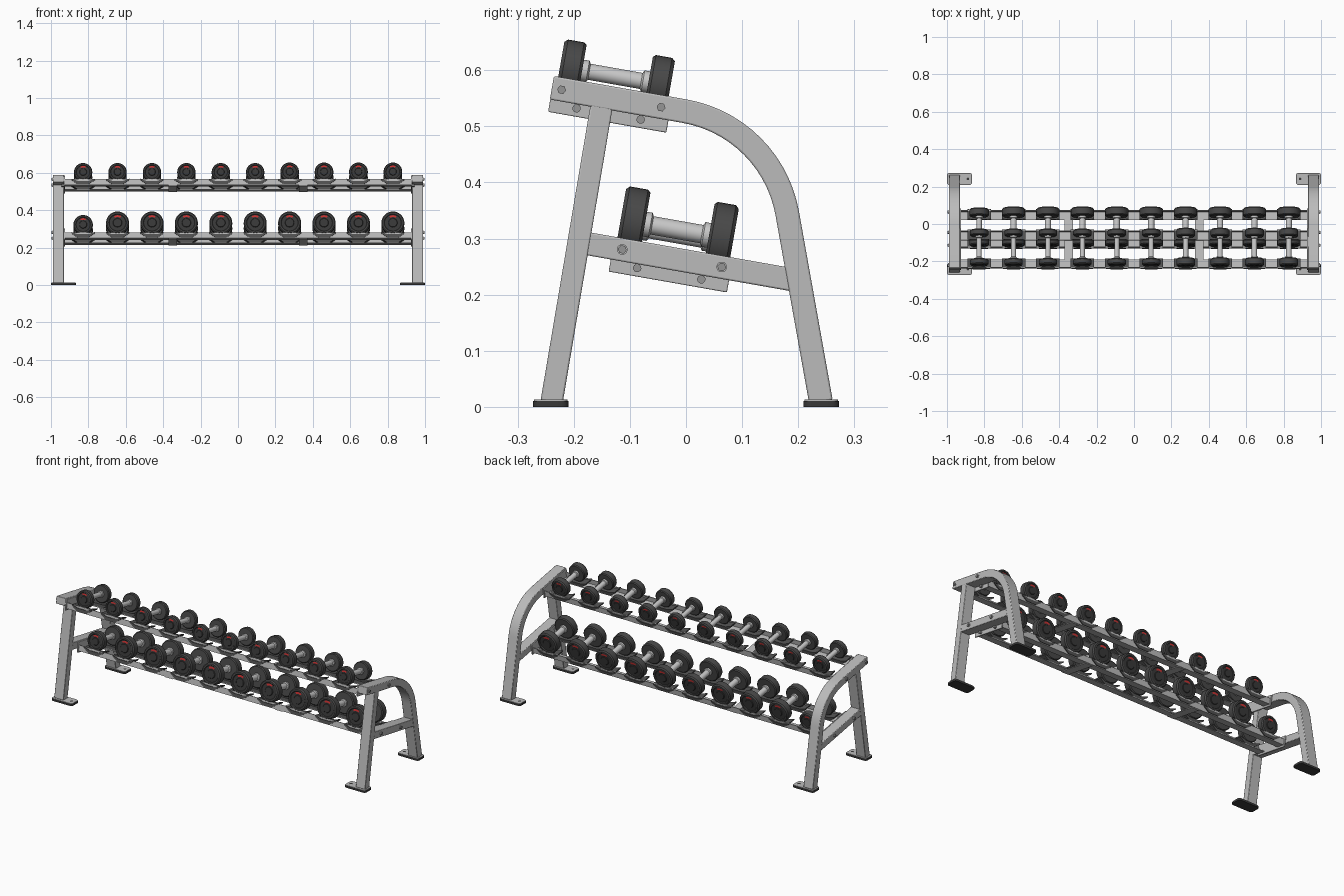
import bpy, bmesh, math
from mathutils import Matrix, Vector

if "Cube" in bpy.data.objects:
    bpy.data.objects.remove(bpy.data.objects["Cube"])

TILT = math.radians(-10)


def material(name, r, g, b):
    m = bpy.data.materials.new(name)
    m.diffuse_color = (r, g, b, 1)
    m.use_nodes = True
    m.node_tree.nodes["Principled BSDF"].inputs["Base Color"].default_value = m.diffuse_color
    return m


STEEL = material("grey painted steel", 0.5, 0.5, 0.5)
CHROME = material("handle chrome", 0.58, 0.58, 0.58)
RUBBER = material("dark rubber", 0.065, 0.065, 0.065)
BLACK = material("black plastic", 0.04, 0.04, 0.04)
CRADLE = material("cradle grey", 0.085, 0.085, 0.085)
BOLT = material("bolt grey", 0.3, 0.3, 0.3)
RED = material("red accent", 0.6, 0.03, 0.03)


def finish(name, bm, mats, matrix=None, bevel=0, fix=True):
    if fix:
        bmesh.ops.recalc_face_normals(bm, faces=bm.faces)
    me = bpy.data.meshes.new(name)
    bm.to_mesh(me)
    bm.free()
    for m in mats:
        me.materials.append(m)
    ob = bpy.data.objects.new(name, me)
    if matrix:
        ob.matrix_world = matrix
    bpy.context.collection.objects.link(ob)
    if bevel:
        mod = ob.modifiers.new("soft edges", 'BEVEL')
        mod.width, mod.segments, mod.limit_method = bevel, 2, 'ANGLE'
    return ob


def box(name, x, y, z, mat, matrix=None, bevel=0, round_corners=0):
    """Box from three (min, max) ranges."""
    bm = bmesh.new()
    size = [b - a for a, b in (x, y, z)]
    mid = [(a + b) / 2 for a, b in (x, y, z)]
    bmesh.ops.create_cube(bm, size=1, matrix=Matrix.Translation(mid) @ Matrix.Diagonal((*size, 1)))
    if round_corners:
        edges = [e for e in bm.edges if abs(e.verts[0].co.z - e.verts[1].co.z) > 1e-5]
        bmesh.ops.bevel(bm, geom=edges, offset=round_corners, segments=5, profile=0.5, affect='EDGES')
    return finish(name, bm, [mat], matrix, bevel)


def tube(name, path, half, xc, half_x, mat):
    """Rectangular tube swept along a path of (y, z) points."""
    bm = bmesh.new()
    pts = [Vector(p) for p in path]
    rings = []
    for i, p in enumerate(pts):
        t = (pts[min(i + 1, len(pts) - 1)] - pts[max(i - 1, 0)]).normalized()
        n = Vector((-t.y, t.x)) * half
        rings.append([bm.verts.new((xc + sx * half_x, p.x + s * n.x, p.y + s * n.y))
                      for sx, s in ((-1, -1), (1, -1), (1, 1), (-1, 1))])
    for a, b in zip(rings, rings[1:]):
        for k in range(4):
            bm.faces.new((a[k], a[(k + 1) % 4], b[(k + 1) % 4], b[k]))
    bm.faces.new(rings[0])
    bm.faces.new(rings[-1])
    return finish(name, bm, [mat], bevel=0.003)


def peg(name, loc, radius, depth, axis, mat, matrix=None, sides=12):
    bm = bmesh.new()
    rot = Matrix.Rotation(math.pi / 2, 4, 'Y') if axis == 'X' else Matrix()
    bmesh.ops.create_cone(bm, cap_ends=True, segments=sides, radius1=radius, radius2=radius,
                          depth=depth, matrix=Matrix.Translation(loc) @ rot)
    return finish(name, bm, [mat], matrix)


def dumbbell(name, matrix, R, t, grip):
    """Lathed dumbbell along local y, with red arcs on both end faces."""
    h, i = 0.08 + t / 2, 0.08 - t / 2
    half = [(0.0005, h - .001), (.36 * R, h - .001), (.40 * R, h - .004), (.72 * R, h - .004), (.77 * R, h),
            (.90 * R, h), (R, h - .006), (R, i + .005), (.92 * R, i), (grip * 1.35, i),
            (grip * 1.35, i - .010), (grip, i - .013)]
    mats = [1, 1, 1, 0, 0, 0, 0, 0, 0, 2, 2]
    prof = half + [(r, -y) for r, y in reversed(half)]
    mats = mats + [2] + mats[::-1]
    bm = bmesh.new()
    N = 32
    rings = [[bm.verts.new((r * math.cos(2 * math.pi * k / N), y, r * math.sin(2 * math.pi * k / N)))
              for k in range(N)] for r, y in prof]
    for a, b, m in zip(rings, rings[1:], mats):
        for k in range(N):
            f = bm.faces.new((a[k], a[(k + 1) % N], b[(k + 1) % N], b[k]))
            f.material_index = m
    bm.faces.new(rings[0]).material_index = 1
    bm.faces.new(rings[-1]).material_index = 1
    bmesh.ops.recalc_face_normals(bm, faces=bm.faces)
    for s in (-1, 1):
        arc = [[bm.verts.new((r * R * math.cos(a), s * (h - .003), r * R * math.sin(a))) for r in (.5, .66)]
               for a in [math.radians(62 + 8 * k) for k in range(8)]]
        for a, b in zip(arc, arc[1:]):
            f = bm.faces.new((a[0], a[1], b[1], b[0]))
            f.normal_update()
            if f.normal.y * s < 0:
                f.normal_flip()
            f.material_index = 3
    return finish(name, bm, [RUBBER, BLACK, CHROME, RED], matrix, fix=False)


def cradle(name, x, u, matrix):
    """Shallow V saddle under one dumbbell head."""
    bm = bmesh.new()
    right = [(.030, -.029), (.063, -.007), (.063, .000), (.028, -.012)]
    outline = right + [(-a, b) for a, b in reversed(right)]
    front = bm.faces.new([bm.verts.new((x + a, u - .027, b)) for a, b in outline])
    ext = bmesh.ops.extrude_face_region(bm, geom=[front])
    bmesh.ops.translate(bm, vec=(0, .054, 0), verts=[v for v in ext['geom'] if isinstance(v, bmesh.types.BMVert)])
    return finish(name, bm, [CRADLE], matrix)


# Side frames: bent rear tube, front leg, cross bar and feet
R = 0.225
cy, cz = -0.002 - R * math.sin(math.radians(10)), 0.527 - R * math.cos(math.radians(10))
arch = [(-0.239, 0.527 + 0.237 * math.tan(-TILT))]
arch += [(cy + R * math.cos(math.radians(a)), cz + R * math.sin(math.radians(a))) for a in range(80, 9, -5)]
arch.append((0.2405, 0.009))
for side, s in (("left", -1), ("right", 1)):
    xc = s * 0.96
    tube(side + "_arched_rear_leg", arch, 0.0212, xc, 0.030, STEEL)
    tube(side + "_front_leg", [(-0.2395, 0.009), (-0.149, 0.545)], 0.0198, xc, 0.0295, STEEL)
    tube(side + "_cross_bar", [(-0.190, 0.2935), (0.200, 0.2248)], 0.0205, xc, 0.0285, STEEL)
    for end, e in (("front", -1), ("rear", 1)):
        xr = sorted((s * 0.866, s * 1.0))
        yr = sorted((e * 0.209, e * 0.273))
        box(f"{side}_{end}_foot_pad", xr, yr, (0, 0.0105), BLACK, round_corners=0.014)
        box(f"{side}_{end}_foot_plate", (xr[0] + .002, xr[1] - .002), (yr[0] + .002, yr[1] - .002),
            (0.0105, 0.0135), STEEL, round_corners=0.013)
        peg(f"{side}_{end}_foot_hole", (s * 0.888, e * 0.241, 0.0135), 0.007, 0.002, 'Z', BLACK)

# Two tilted shelves, each in its own local frame (x, depth, up)
for shelf, oy, oz in (("upper", -0.133, 0.5497), ("lower", -0.025, 0.2650)):
    M = Matrix.Translation((0, oy, oz)) @ Matrix.Rotation(TILT, 4, 'X')
    for end, e in (("front", -1), ("rear", 1)):
        box(f"{shelf}_{end}_rail_face", (-.928, .928), sorted((e * .101, e * .097)), (-.033, -.001), STEEL, M)
        box(f"{shelf}_{end}_rail_ledge", (-.928, .928), sorted((e * .101, e * .052)), (-.033, -.029), STEEL, M)
    for side, s in (("left", -1), ("right", 1)):
        box(f"{shelf}_{side}_end_plate", sorted((s * .924, s * .931)), (-.107, .107), (-.043, .018), STEEL, M, .002)
        box(f"{shelf}_{side}_tie", (s * .348 - .023, s * .348 + .023), (-.098, .098), (-.037, -.033), STEEL, M)
        for k, u in enumerate((-.09, .09)):
            peg(f"{shelf}_{side}_frame_bolt_{k}", (s * .9925, u, 0), .008, .009, 'X', BOLT, M, 6)
            peg(f"{shelf}_{side}_frame_washer_{k}", (s * .990, u, 0), .0095, .004, 'X', STEEL, M, 16)
        for k, u in enumerate((-.058, .058)):
            peg(f"{shelf}_{side}_plate_bolt_{k}", (s * .936, u, -.028), .0075, .014, 'X', BOLT, M)
    # Dumbbells and their cradles
    for i in range(10):
        x = -0.828 + 0.184 * i
        if shelf == "upper":
            r, t, grip = (.049, .032, .0135) if i < 6 else (.050, .040, .0145)
        else:
            r, t, grip = (.052, .040, .0145) if i == 0 else (.0615, .044, .0165)
        dumbbell(f"{shelf}_dumbbell_{i + 1}", M @ Matrix.Translation((x, 0, r - .010)), r, t, grip)
        for end, e in (("front", -1), ("rear", 1)):
            cradle(f"{shelf}_{end}_cradle_{i + 1}", x, e * .079, M)

# Smooth round parts, keep hard edges
bpy.ops.object.select_all(action='SELECT')
bpy.context.view_layer.objects.active = bpy.context.scene.objects[0]
bpy.ops.object.shade_smooth_by_angle(angle=math.radians(30))
